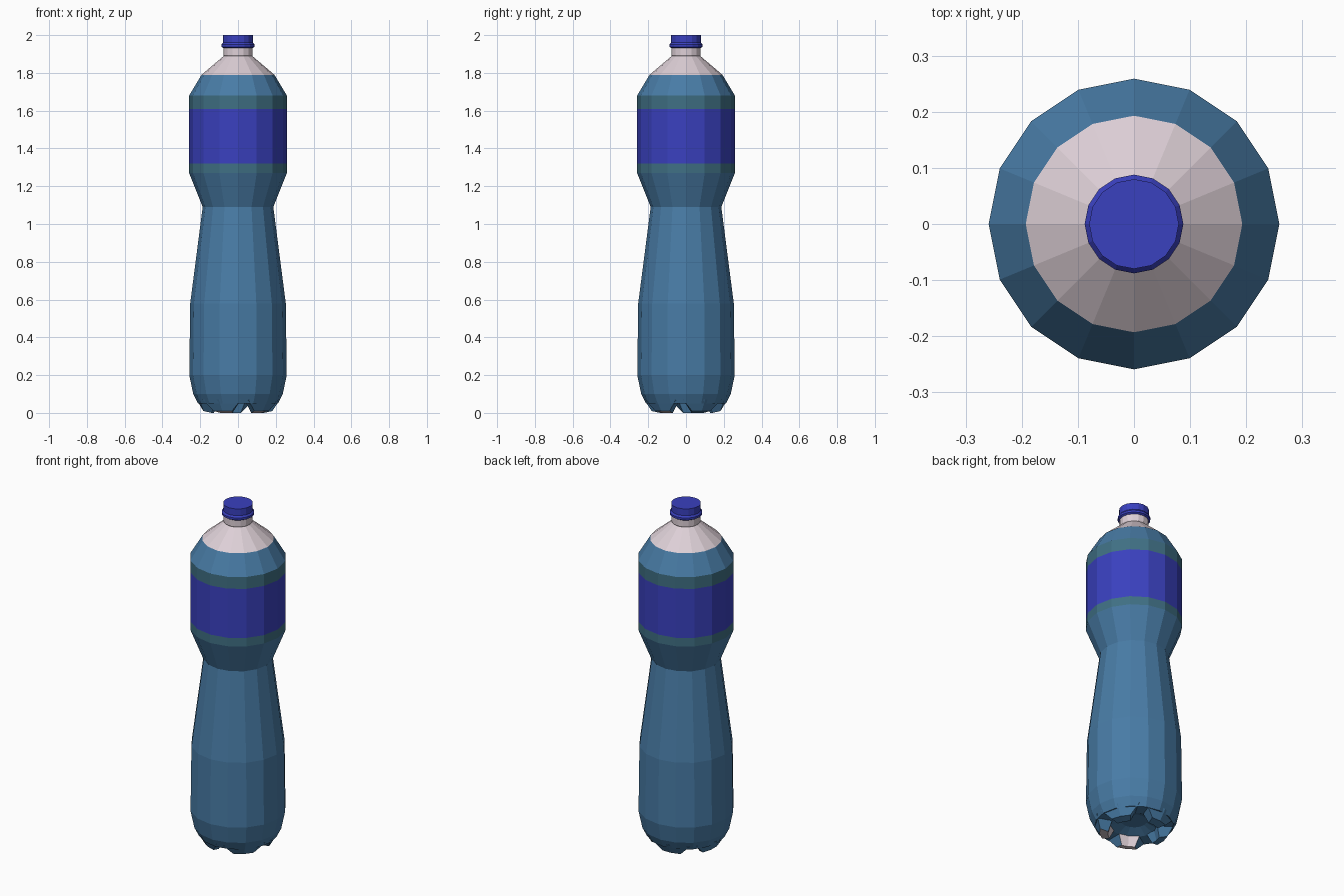
import bpy, bmesh, math
from mathutils import Vector

cube = bpy.data.objects.get("Cube")
if cube:
    bpy.data.objects.remove(cube, do_unlink=True)

SIDES = 16


def material(name, colour):
    mat = bpy.data.materials.new(name)
    mat.use_nodes = True
    mat.diffuse_color = (*colour, 1)
    mat.node_tree.nodes["Principled BSDF"].inputs["Base Color"].default_value = (*colour, 1)
    return mat


blue = material("bottle blue", (0.065, 0.2, 0.38))
teal = material("band teal", (0.05, 0.16, 0.23))
royal = material("label and cap blue", (0.042, 0.052, 0.52))
pale = material("pale pink", (0.73, 0.63, 0.68))


def polar(radius, angle, z):
    return Vector((radius * math.cos(angle), radius * math.sin(angle), z))


def finish(name, bm, mats):
    bmesh.ops.recalc_face_normals(bm, faces=bm.faces)
    mesh = bpy.data.meshes.new(name)
    bm.to_mesh(mesh)
    bm.free()
    for mat in mats:
        mesh.materials.append(mat)
    obj = bpy.data.objects.new(name, mesh)
    bpy.context.collection.objects.link(obj)
    return obj


def lathe(name, profile, mats, pick=lambda z: 0, close_ends=True):
    """Spin (radius, height) points; pick chooses a material by face height."""
    bm = bmesh.new()
    rings = [[bm.verts.new(polar(r, math.tau * i / SIDES, z)) for i in range(SIDES)]
             for r, z in profile]
    for low, high in zip(rings, rings[1:]):
        for i in range(SIDES):
            j = (i + 1) % SIDES
            bm.faces.new((low[i], low[j], high[j], high[i]))
    if close_ends:
        bm.faces.new(rings[0])
        bm.faces.new(rings[-1])
    for face in bm.faces:
        face.material_index = pick(face.calc_center_median().z)
    return finish(name, bm, mats)


# Body: recessed base, waist, label zone and shoulder
body = [(0.07, 0.08), (0.13, 0.055), (0.212, 0.05), (0.237, 0.1), (0.258, 0.2),
        (0.253, 0.58), (0.187, 1.09), (0.259, 1.27), (0.259, 1.32),
        (0.259, 1.61), (0.259, 1.68), (0.193, 1.79)]


def body_colour(z):
    if 1.32 < z < 1.61:
        return 2
    return 1 if 1.27 < z < 1.68 else 0


lathe("bottle_body", body, [blue, teal, royal], body_colour)

# Pale upper shoulder and neck
lathe("neck", [(0.193, 1.79), (0.075, 1.89), (0.078, 1.895), (0.078, 1.935)], [pale])

# Screw cap with a flared security ring
lathe("cap", [(0.079, 1.932), (0.088, 1.938), (0.088, 1.95), (0.08, 1.96), (0.08, 2.0)], [royal])


# Five tapered feet under the base
def foot(index, degrees):
    centre = math.radians(degrees)
    bm = bmesh.new()
    section = [(0.222, 0.07, 31), (0.185, 0.01, 17), (0.14, 0, 15), (0.125, 0.06, 27)]
    rows = []
    for radius, z, half in section:
        rows.append([bm.verts.new(polar(radius, centre + math.radians(half) * side, z))
                     for side in (-1, 0, 1)])
    for k in range(4):
        a, b = rows[k], rows[(k + 1) % 4]
        for s in range(2):
            face = bm.faces.new((a[s], a[s + 1], b[s + 1], b[s]))
            # The front pair shows the pale inside of the foot
            face.material_index = int(k in (1, 2) and degrees > 200)
    for side in (0, 2):
        bm.faces.new([row[side] for row in rows])
    finish(f"foot_{index + 1}", bm, [blue, pale])


for n in range(5):
    foot(n, 27 + 72 * n)
